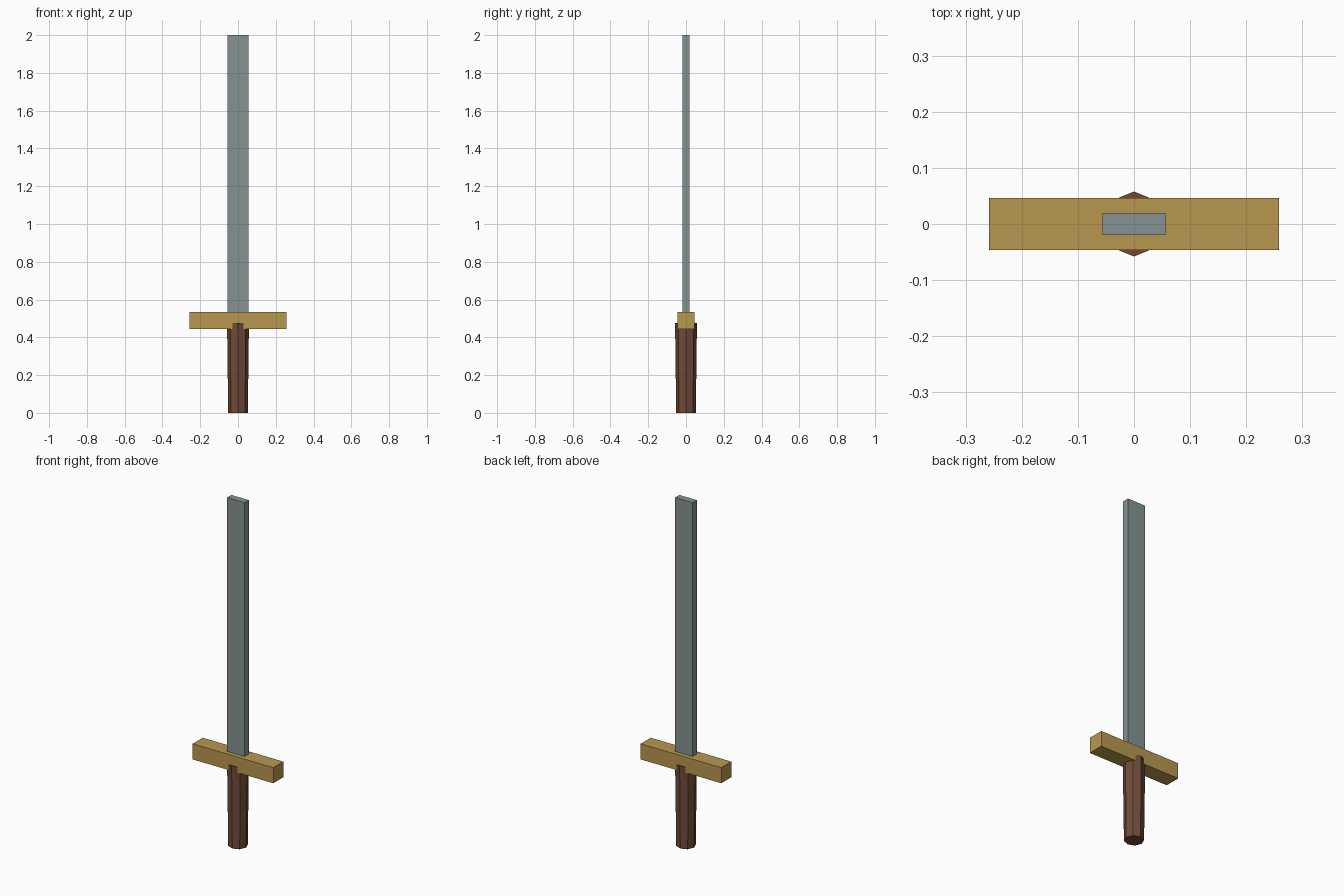
import bpy
import math

if "Cube" in bpy.data.objects:
    bpy.data.objects.remove(bpy.data.objects["Cube"])


def material(name, color):
    mat = bpy.data.materials.new(name)
    mat.diffuse_color = (*color, 1.0)
    mat.use_nodes = True
    mat.node_tree.nodes["Principled BSDF"].inputs["Base Color"].default_value = mat.diffuse_color
    return mat


def box(name, half_x, half_y, z0, z1, mat):
    bpy.ops.mesh.primitive_cube_add(size=2, location=(0, 0, (z0 + z1) / 2))
    ob = bpy.context.object
    ob.name = name
    ob.scale = (half_x, half_y, (z1 - z0) / 2)
    bpy.ops.object.transform_apply(location=False, rotation=False, scale=True)
    ob.data.materials.append(mat)
    return ob


steel = material("steel", (0.24, 0.29, 0.29))
brass = material("brass", (0.48, 0.31, 0.08))
wood = material("wood", (0.16, 0.07, 0.04))

# Blade, seated on the guard
box("blade", 0.056, 0.0195, 0.53, 2.0, steel)

# Crossguard
box("crossguard", 0.258, 0.046, 0.444, 0.534, brass)

# Eight-sided grip, slightly wider at the top, corners on the axes
bpy.ops.mesh.primitive_cone_add(vertices=8, radius1=0.052, radius2=0.058,
                                depth=0.477, location=(0, 0, 0.477 / 2))
grip = bpy.context.object
grip.name = "grip"
grip.data.materials.append(wood)
